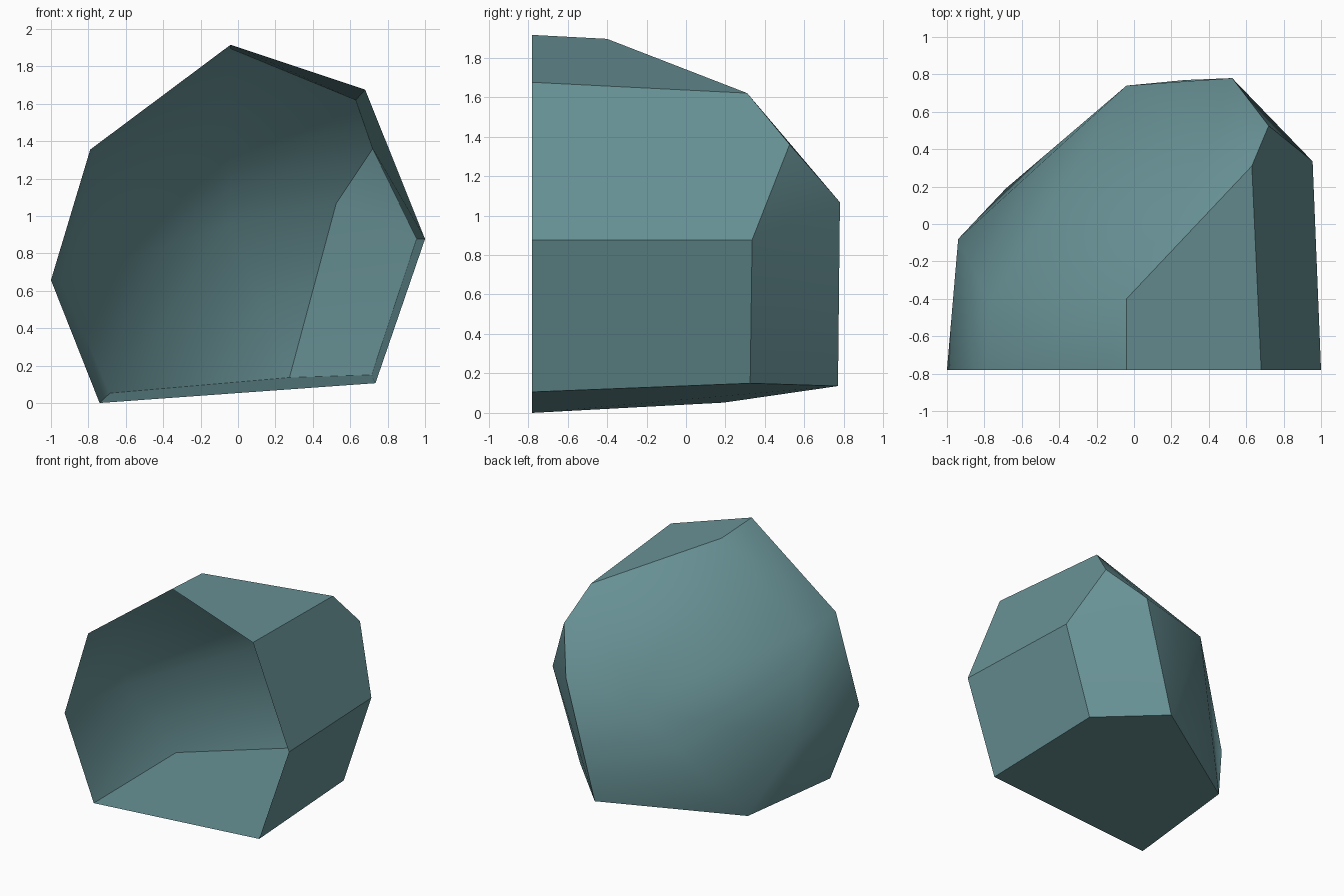
import bpy, bmesh
from mathutils import Vector

if "Cube" in bpy.data.objects:
    bpy.data.objects.remove(bpy.data.objects["Cube"])

# Open front rim (x, z) at the front plane, clockwise from the top
FRONT = -0.78
rim = [(-0.04, 1.915), (0.68, 1.675), (1.0, 0.877), (0.735, 0.106),
       (-0.74, 0.0), (-1.0, 0.657), (-0.79, 1.355)]

# Inner corners of the faceted shell
corners = {
    "top": (-0.04, -0.40, 1.895), "top_right": (0.63, 0.31, 1.62),
    "shoulder": (0.72, 0.525, 1.36), "right": (0.955, 0.335, 0.877),
    "low_right": (0.715, 0.325, 0.15), "back_up": (0.525, 0.78, 1.067),
    "back_low": (0.275, 0.77, 0.136), "low_left": (-0.685, 0.19, 0.052),
    "left": (-0.94, -0.08, 0.645), "back": (-0.04, 0.74, 0.955),
    "top_left": (-0.77, -0.42, 1.34),
}

bm = bmesh.new()
v = {i: bm.verts.new((x, FRONT, z)) for i, (x, z) in enumerate(rim)}
v.update({name: bm.verts.new(co) for name, co in corners.items()})
middle = Vector((0, 0, 0.9))


def add_face(keys, smooth):
    face = bm.faces.new([v[k] for k in keys])
    face.normal_update()
    if face.normal.dot(face.calc_center_median() - middle) < 0:
        face.normal_flip()
    face.smooth = smooth


# Flat cut facets on the top, right and bottom
for keys in [(0, 1, "top_right", "top"),
             (1, 2, "right", "shoulder", "top_right"),
             (2, 3, "low_right", "right"),
             (3, 4, "low_left", "back_low", "low_right")]:
    add_face(keys, False)

# Gently bent facet at the back right
add_face(("right", "shoulder", "back_up"), True)
add_face(("right", "back_up", "back_low", "low_right"), True)

# Smooth rounded back, fanned around its rear corner
ring = ["top", "top_right", "back_up", "back_low", "low_left", "left",
        "top_left"]
for a, b in zip(ring, ring[1:] + ring[:1]):
    add_face((a, b, "back"), True)
add_face(("top_right", "shoulder", "back_up"), True)

# Smooth left side joining the rim
for keys in [(6, 0, "top", "top_left"), (5, 6, "top_left", "left"),
             (4, 5, "left", "low_left")]:
    add_face(keys, True)

# Keep the crease between the bent facet and the rounded back sharp
for a, b in [("shoulder", "back_up"), ("back_up", "back_low")]:
    bm.edges.get((v[a], v[b])).smooth = False

mesh = bpy.data.meshes.new("faceted_shell")
bm.to_mesh(mesh)
bm.free()
shell = bpy.data.objects.new("faceted_shell", mesh)
bpy.context.collection.objects.link(shell)

mat = bpy.data.materials.new("muted teal")
mat.diffuse_color = (0.138, 0.285, 0.302, 1)
mat.use_nodes = True
mat.node_tree.nodes["Principled BSDF"].inputs["Base Color"].default_value = mat.diffuse_color
mesh.materials.append(mat)
